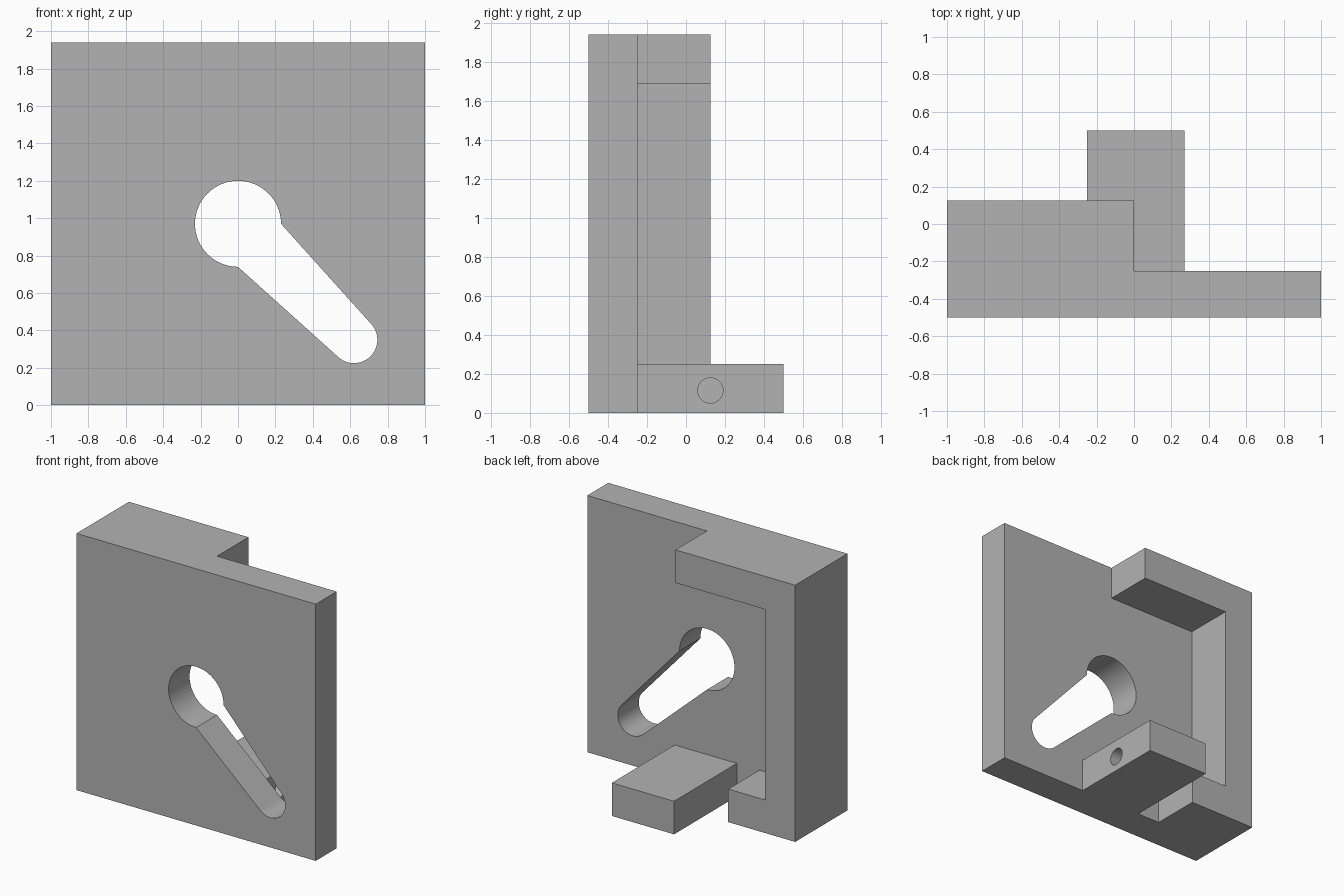
import bpy
import bmesh
from math import sin, cos, radians
from mathutils import Vector

cube = bpy.data.objects.get("Cube")
if cube:
    bpy.data.objects.remove(cube, do_unlink=True)

HEIGHT = 1.94

# Single plain grey finish
grey = bpy.data.materials.new("machined_grey")
grey.use_nodes = True
colour = (0.45, 0.45, 0.45, 1)
grey.diffuse_color = colour
grey.node_tree.nodes["Principled BSDF"].inputs["Base Color"].default_value = colour


def prism(name, outline, start, end, axis="Y"):
    """Extrude an outline along Y (outline in x, z) or X (outline in y, z)."""
    def place(a, b):
        return (a, start, b) if axis == "Y" else (start, a, b)
    shift = Vector((0, end - start, 0) if axis == "Y" else (end - start, 0, 0))
    bm = bmesh.new()
    face = bm.faces.new([bm.verts.new(place(a, b)) for a, b in outline])
    grown = bmesh.ops.extrude_face_region(bm, geom=[face], use_keep_orig=True)
    moved = [g for g in grown["geom"] if isinstance(g, bmesh.types.BMVert)]
    bmesh.ops.translate(bm, verts=moved, vec=shift)
    bmesh.ops.recalc_face_normals(bm, faces=bm.faces)
    mesh = bpy.data.meshes.new(name)
    bm.to_mesh(mesh)
    bm.free()
    mesh.materials.append(grey)
    obj = bpy.data.objects.new(name, mesh)
    bpy.context.collection.objects.link(obj)
    return obj


def rect(a0, a1, b0, b1):
    return [(a0, b0), (a1, b0), (a1, b1), (a0, b1)]


def arc(centre, radius, first, last, steps):
    angles = [radians(first + (last - first) * i / steps) for i in range(steps + 1)]
    return [(centre[0] + radius * cos(t), centre[1] + radius * sin(t)) for t in angles]


def combine(target, tool, operation):
    mod = target.modifiers.new(tool.name, "BOOLEAN")
    mod.operation = operation
    mod.solver = "EXACT"
    mod.object = tool
    with bpy.context.temp_override(object=target, active_object=target):
        bpy.ops.object.modifier_apply(modifier=mod.name)
    bpy.data.objects.remove(tool, do_unlink=True)


# Front plate
body = prism("slotted_bracket_plate", rect(-1, 1, 0, HEIGHT), -0.5, -0.25)

# C-shaped rim on the back: top bar, side post and short foot
rim = prism("back_rim", [(-1, 0), (-0.44, 0), (-0.44, 0.25), (-0.75, 0.25),
                         (-0.75, 1.69), (0, 1.69), (0, HEIGHT), (-1, HEIGHT)],
            -0.35, 0.125)
combine(body, rim, "UNION")

# Tab at the bottom of the back
combine(body, prism("rear_tab", rect(-0.25, 0.27, 0, 0.25), -0.35, 0.5), "UNION")

# Keyhole: round opening running into a tapered diagonal slot
keyhole = arc((0, 0.97), 0.23, 0, 270, 48) + arc((0.62, 0.35), 0.125, 225, 405, 32)
combine(body, prism("keyhole_cutter", keyhole, -0.6, -0.15), "DIFFERENCE")

# Blind hole in the side of the tab
bore = arc((0.125, 0.115), 0.065, 0, 360, 32)[:-1]
combine(body, prism("bore_cutter", bore, 0.02, 0.4, "X"), "DIFFERENCE")

# Smooth curved walls, crisp edges
bpy.ops.object.select_all(action="DESELECT")
body.select_set(True)
bpy.context.view_layer.objects.active = body
bpy.ops.object.shade_smooth_by_angle(angle=radians(20))
